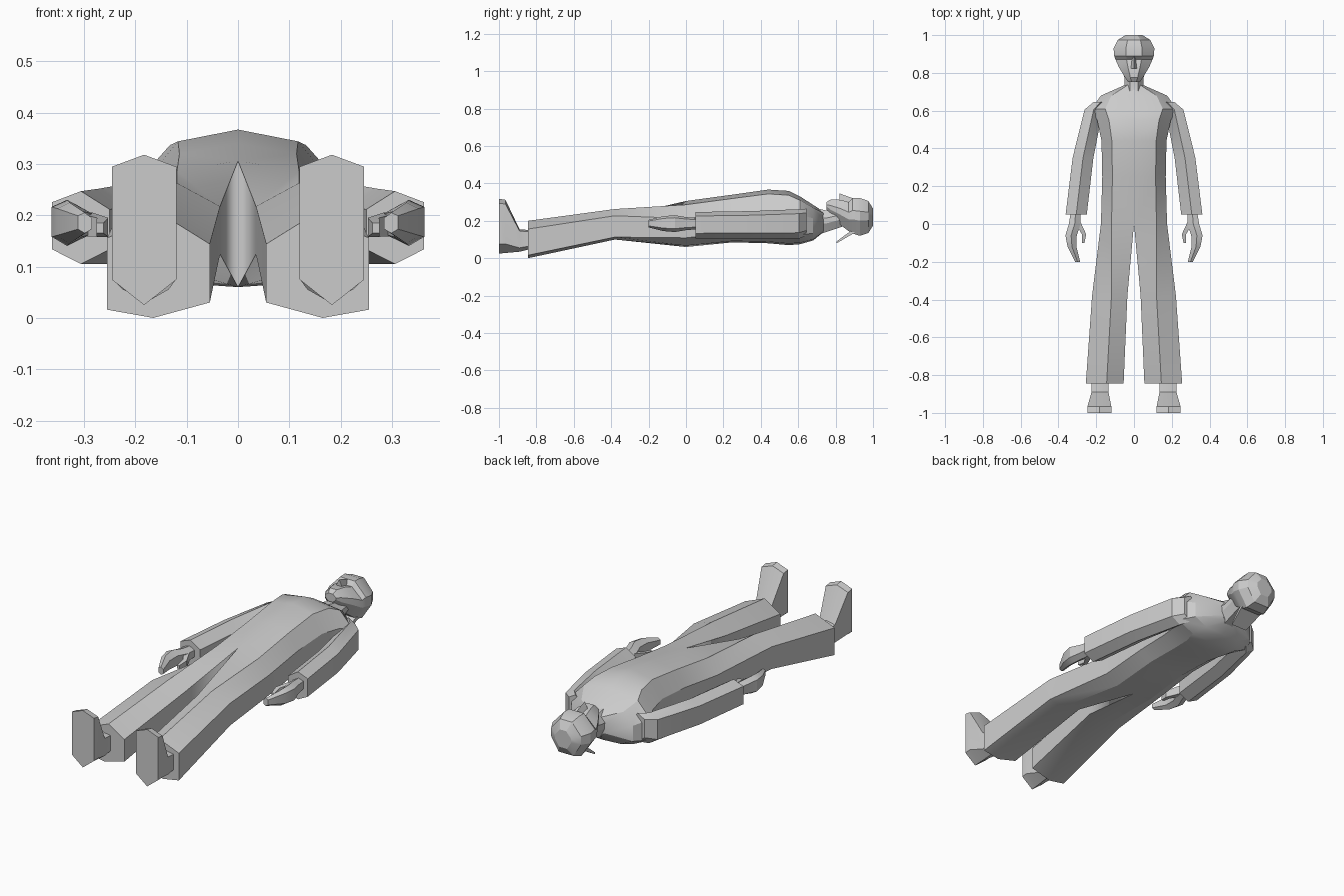
import bpy
import bmesh
import math

default_cube = bpy.data.objects.get("Cube")
if default_cube:
    bpy.data.objects.remove(default_cube, do_unlink=True)

grey = bpy.data.materials.new("plain_grey")
grey.use_nodes = True
colour = (0.6, 0.6, 0.6, 1)
grey.diffuse_color = colour
grey.node_tree.nodes["Principled BSDF"].inputs["Base Color"].default_value = colour

# Cross-sections as fractions of a ring's width and height
LEG = [(0, .72), (.45, 1), (1, .78), (1, .08), (.55, 0), (0, .15)]
TORSO = [(0, 1), (.68, .92), (1, .62), (1, .2), (.6, .03), (0, 0)]
SLEEVE = [(0, .75), (.5, 1), (1, .85), (1, .2), (.5, 0), (0, .2)]
SHOE = [(0, .92), (.5, 1), (1, .92), (1, .17), (.5, 0), (0, .17)]
SKULL = [(.3, 1), (.7, 1), (1, .65), (1, .4), (.75, 0), (.25, 0), (0, .4), (0, .65)]
WEDGE = [(.5, 1), (1, 0), (0, 0)]
PLATE = [(0, 1), (1, 1), (1, 0), (0, 0)]


def ring(y, x_in, x_out, low, high):
    return dict(y=y, x_in=x_in, x_out=x_out, low=low, high=high)


def centred(y, half, low, high):
    return ring(y, -half, half, low, high)


def add_ring(bm, shape, r):
    """Place one cross-section in its bounding rectangle."""
    width = r["x_out"] - r["x_in"]
    height = r["high"] - r["low"]
    return [bm.verts.new((r["x_in"] + u * width, r["y"], r["low"] + v * height))
            for u, v in shape]


def bridge(bm, first, second, closed=True):
    """Join two neighbouring cross-sections with quads."""
    count = len(first)
    for i in range(count if closed else count - 1):
        j = (i + 1) % count
        bm.faces.new((first[i], first[j], second[j], second[i]))


def finish(name, bm, mirrored):
    bmesh.ops.recalc_face_normals(bm, faces=bm.faces)
    mesh = bpy.data.meshes.new(name)
    bm.to_mesh(mesh)
    bm.free()
    mesh.materials.append(grey)
    part = bpy.data.objects.new(name, mesh)
    bpy.context.collection.objects.link(part)
    if mirrored:
        modifier = part.modifiers.new("other_side", "MIRROR")
        modifier.use_clip = True
    bpy.ops.object.select_all(action="DESELECT")
    part.select_set(True)
    bpy.context.view_layer.objects.active = part
    bpy.ops.object.shade_smooth_by_angle(angle=math.radians(25))
    return part


def loft(name, shape, rings, mirrored=False):
    """Skin a closed, capped solid through a series of rings."""
    bm = bmesh.new()
    loops = [add_ring(bm, shape, r) for r in rings]
    for first, second in zip(loops, loops[1:]):
        bridge(bm, first, second)
    bm.faces.new(loops[0])
    bm.faces.new(loops[-1])
    return finish(name, bm, mirrored)


# Trousers and torso: one mirrored half, open along the centre above the crotch
bm = bmesh.new()
leg_loops = [add_ring(bm, LEG, r) for r in (
    ring(-.845, .055, .255, 0, .2),
    ring(-.38, .035, .222, .1, .263),
)]
torso_loops = [add_ring(bm, TORSO, r) for r in (
    ring(0, 0, .175, .06, .306),
    ring(.25, 0, .168, .085, .34),
    ring(.44, 0, .172, .08, .367),
    ring(.55, 0, .195, .07, .36),
    ring(.61, 0, .225, .075, .33),
    ring(.68, 0, .175, .095, .285),
    ring(.735, 0, .05, .14, .25),
)]
bm.faces.new(leg_loops[0])
bridge(bm, leg_loops[0], leg_loops[1])
bridge(bm, leg_loops[1], torso_loops[0])
for first, second in zip(torso_loops, torso_loops[1:]):
    bridge(bm, first, second, closed=False)
bm.faces.new(torso_loops[-1])
finish("trousers_and_torso", bm, mirrored=True)

# Sleeves
loft("sleeves", SLEEVE, [
    ring(.645, .14, .215, .12, .265),
    ring(.605, .165, .262, .105, .262),
    ring(.35, .215, .325, .105, .252),
    ring(.05, .25, .362, .105, .247),
], mirrored=True)

# Hands and thumbs
loft("hands", SLEEVE, [
    ring(.06, .283, .335, .155, .215),
    ring(0, .283, .345, .15, .22),
    ring(-.06, .303, .363, .14, .23),
    ring(-.12, .305, .352, .145, .225),
    ring(-.2, .285, .312, .165, .205),
], mirrored=True)
loft("thumbs", PLATE, [
    ring(.01, .283, .315, .16, .205),
    ring(-.055, .253, .275, .158, .195),
    ring(-.1, .262, .276, .165, .185),
], mirrored=True)

# Shoes, with the soles facing the front and the toes up
loft("shoes", SHOE, [
    ring(-1, .12, .246, .025, .318),
    ring(-.965, .12, .246, .028, .312),
    ring(-.89, .135, .225, .035, .155),
    ring(-.83, .135, .225, .05, .15),
], mirrored=True)

# Neck
loft("neck", SKULL, [
    centred(.69, .055, .12, .27),
    centred(.75, .05, .14, .255),
    centred(.84, .055, .17, .27),
])

# Head, with a sunken eye line below the brow
loft("head", SKULL, [
    centred(.752, .032, .26, .3),
    centred(.775, .047, .22, .315),
    centred(.83, .08, .175, .312),
    centred(.87, .098, .145, .3),
    centred(.89, .105, .132, .322),
    centred(.93, .108, .12, .322),
    centred(.975, .085, .135, .306),
    centred(1, .045, .175, .265),
])

# Nose
loft("nose", WEDGE, [
    centred(.822, .022, .3, .346),
    centred(.888, .01, .29, .322),
])

# Hair flap behind the nape
loft("hair_flap", PLATE, [
    centred(.805, .045, .08, .09),
    centred(.9, .06, .135, .16),
])
